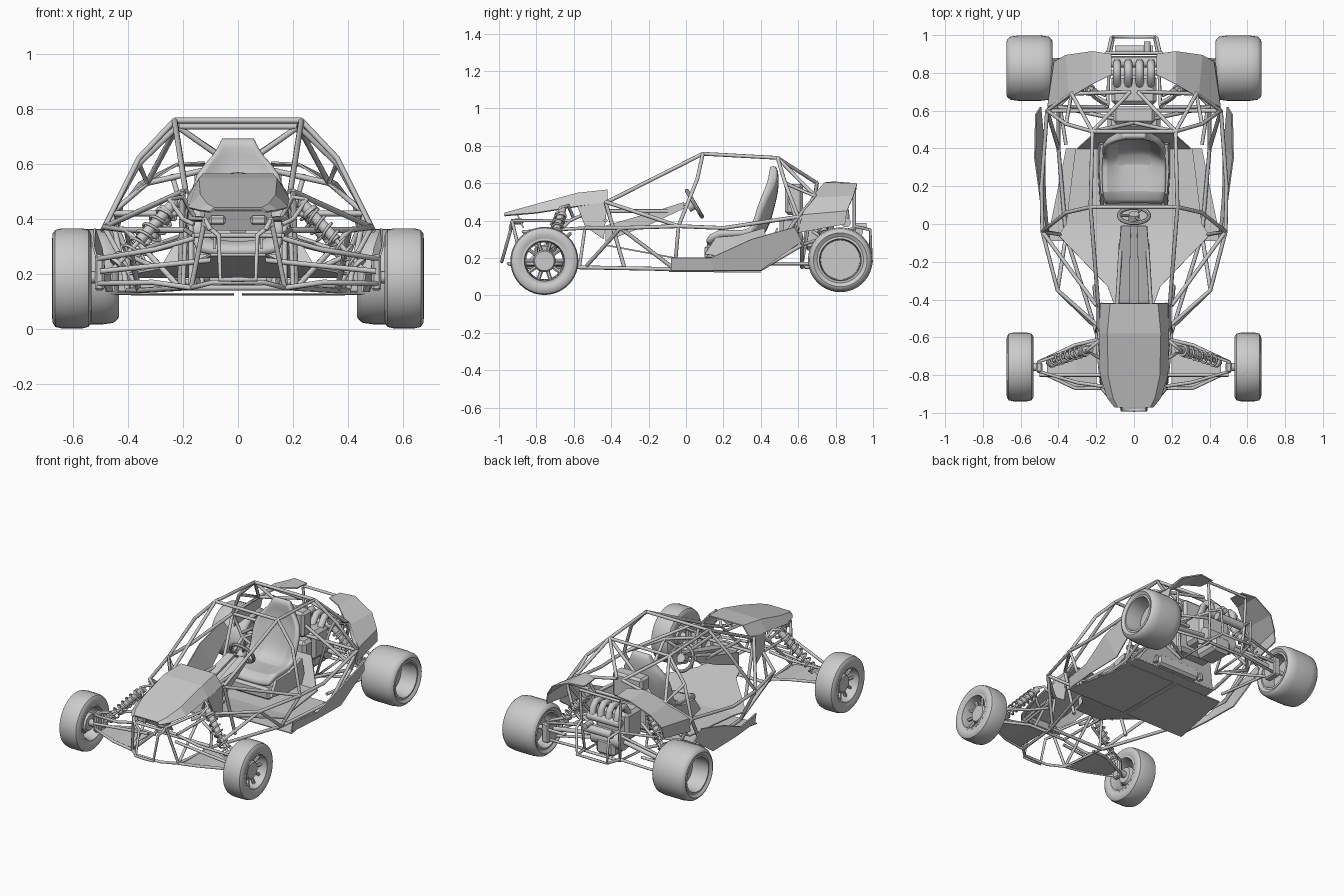
import bpy, bmesh, math
from mathutils import Vector, Matrix

if "Cube" in bpy.data.objects:
    bpy.data.objects.remove(bpy.data.objects["Cube"])


def finish(name, bm, smooth=False, thick=0, subsurf=0):
    me = bpy.data.meshes.new(name)
    bmesh.ops.recalc_face_normals(bm, faces=bm.faces)
    bm.to_mesh(me)
    bm.free()
    ob = bpy.data.objects.new(name, me)
    bpy.context.collection.objects.link(ob)
    if thick:
        m = ob.modifiers.new("thickness", 'SOLIDIFY')
        m.thickness, m.offset = thick, 0
    if subsurf:
        ob.modifiers.new("rounding", 'SUBSURF').levels = subsurf
    if smooth:
        bpy.ops.object.select_all(action='DESELECT')
        ob.select_set(True)
        bpy.context.view_layer.objects.active = ob
        bpy.ops.object.shade_smooth_by_angle(angle=math.radians(40))
    return ob


def tubes(name, paths, r=0.0105, mirror=True):
    cu = bpy.data.curves.new(name, 'CURVE')
    cu.dimensions, cu.bevel_depth, cu.bevel_resolution, cu.use_fill_caps = '3D', r, 2, True
    for path in paths:
        for s in ((1, -1) if mirror else (1,)):
            sp = cu.splines.new('POLY')
            sp.points.add(len(path) - 1)
            for p, (x, y, z) in zip(sp.points, path):
                p.co = (s * x, y, z, 1)
    ob = bpy.data.objects.new(name, cu)
    bpy.context.collection.objects.link(ob)


def sheet(name, rows, thick=0.008, mirror=True, **kw):
    bm = bmesh.new()
    for s in ((1, -1) if mirror else (1,)):
        g = [[bm.verts.new((s * x, y, z)) for x, y, z in row] for row in rows]
        for a, b in zip(g, g[1:]):
            for i in range(len(a) - 1):
                bm.faces.new((a[i], a[i + 1], b[i + 1], b[i]))
    return finish(name, bm, thick=thick, **kw)


def box(name, x, y, z, bevel=0.008):
    bm = bmesh.new()
    mid = [(a + b) / 2 for a, b in (x, y, z)]
    size = [b - a for a, b in (x, y, z)]
    bmesh.ops.create_cube(bm, size=1, matrix=Matrix.LocRotScale(mid, None, size))
    bmesh.ops.bevel(bm, geom=bm.edges[:], offset=bevel, segments=1, affect='EDGES')
    return finish(name, bm)


def lathe(name, profile, origin, axis, closed=False, n=40):
    # profile holds (radius, distance along axis)
    bm = bmesh.new()
    q = Vector(axis).to_track_quat('Z', 'Y')
    rings = []
    for r, h in profile:
        rings.append([bm.verts.new(Vector(origin) + q @ Vector((r * math.cos(t), r * math.sin(t), h)))
                      for t in (2 * math.pi * k / n for k in range(n))])
    for a, b in zip(rings, rings[1:] + rings[:1] if closed else rings[1:]):
        for k in range(n):
            bm.faces.new((a[k], a[(k + 1) % n], b[(k + 1) % n], b[k]))
    if not closed:
        bm.faces.new(rings[0])
        bm.faces.new(rings[-1])
    return finish(name, bm, smooth=True)


def rod(name, a, b, r, n=16):
    a, b = Vector(a), Vector(b)
    return lathe(name, [(r, 0), (r, (b - a).length)], a, b - a, n=n)


def shock(name, a, b):
    a, b = Vector(a), Vector(b)
    d, q = b - a, (b - a).to_track_quat('Z', 'Y')
    rod(name + "_body", a, a + d * 0.55, 0.02)
    rod(name + "_shaft", a + d * 0.5, b, 0.009)
    for t in (0.12, 0.88):
        rod(name + "_collar", a + d * t, a + d * (t + 0.04), 0.032)
    L = d.length
    coil = [a + q @ Vector((0.029 * math.cos(k * math.pi / 6), 0.029 * math.sin(k * math.pi / 6),
                            L * (0.15 + 0.74 * k / 84))) for k in range(85)]
    tubes(name + "_spring", [coil], 0.0055, mirror=False)


# wheels: tyre, rim, hub, spokes
def wheel(name, s, cx, y, z, R, hw, rim, depth, spokes):
    c, ax = (s * cx, y, z), (s, 0, 0)
    half = [(rim, hw * 0.88), (rim + 0.022, hw), (R - 0.02, hw * 0.97), (R - 0.006, hw * 0.84), (R, hw * 0.5)]
    lathe(name + "_tyre", [(r, -h) for r, h in half] + half[::-1], c, ax, closed=True)
    lathe(name + "_rim", [(rim + .002, -hw * .9), (rim + .002, hw * .9), (rim - .01, hw * .92), (rim - .014, hw * .6),
                          (rim - .02, -hw * .6), (rim - .01, -hw * .92)], c, ax, closed=True)
    if spokes:
        lathe(name + "_hub", [(.05, -.045), (.06, -.03), (.06, depth), (.052, depth + .012)], c, ax)
        for k in range(spokes):
            t = 2 * math.pi * k / spokes
            u = Vector((0, math.cos(t), math.sin(t)))
            base = Vector(c) + Vector((s * depth, 0, 0))
            rod(name + "_spoke", base + u * .05 - Vector((s * .01, 0, 0)), base + u * (rim - .008), .0105, 6)
    else:
        lathe(name + "_dish", [(rim - .016, depth - .02), (rim - .016, depth)], c, ax)


for s in (1, -1):
    wheel("front_wheel", s, 0.603, -0.757, 0.184, 0.182, 0.072, 0.118, 0.022, 10)
    wheel("rear_wheel", s, 0.553, 0.825, 0.19, 0.173, 0.121, 0.122, 0.0, 0)
    # hubs, axles, springs
    rod("front_stub_axle", (s * .49, -.757, .19), (s * .6, -.757, .184), .022)
    box("front_upright", sorted((s * .485, s * .52)), (-.785, -.73), (.14, .27))
    rod("rear_drive_shaft", (s * .1, .8, .25), (s * .55, .825, .19), .014)
    box("rear_upright", sorted((s * .40, s * .45)), (.78, .88), (.13, .26))
    shock("front_shock", (s * .23, -.66, .46), (s * .46, -.735, .21))
    shock("rear_shock", (s * .21, .70, .47), (s * .39, .77, .23))

# roll cage
roof_f, roof_r = (.23, .09, .757), (.22, .49, .735)
bend_f, bend_r = (.36, .06, .62), (.36, .53, .60)
waist, waist_r, waist_n = (.485, -.04, .37), (.46, .60, .42), (.405, -.35, .36)
tubes("roll_cage_hoops", [
    [(.19, -.42, .50), roof_f, roof_r, (.33, .69, .53)],
    [roof_f, bend_f, waist, (.36, -.06, .14)],
    [roof_r, bend_r, waist_r, (.40, .62, .27), (.14, .62, .15)],
    [roof_r, (.02, .70, .60)], [bend_r, (.33, .69, .53), waist_r], [(.02, .70, .6), (.33, .69, .53)]])
tubes("roll_cage_crossbars", [
    [roof_f, (-.23, .09, .757)], [roof_r, (-.22, .49, .735)],
    [waist_r, (-.46, .6, .42)], [(.22, .49, .735), (-.4, .62, .3)],
    [(-.22, .49, .735), (.4, .62, .3)], [(.2, -.43, .4), (-.2, -.43, .4)],
    [(.2, -.56, .15), (-.2, -.56, .15)]], mirror=False)
tubes("side_rails", [
    [(.19, -.54, .36), waist_n, waist, (.49, .2, .36), waist_r],
    [(.20, -.57, .15), (.36, -.06, .14), (.40, .40, .14), (.40, .62, .27)],
    [waist_n, (.22, -.53, .16)], [waist_n, (.36, -.06, .14)],
    [waist, (.20, -.43, .50)], [(.40, .40, .14), waist_r],
    [(.2, -.43, .5), (.21, -.33, .15)], [(.09, -.44, .45), (.07, -.1, .45)]])

# front frame and bumper
tubes("front_frame", [
    [(.17, -.42, .49), (.17, -.62, .40), (.12, -.93, .40), (.10, -.94, .36)],
    [(.2, -.57, .15), (.17, -.87, .15), (.09, -.95, .17), (0, -.95, .17)],
    [(.12, -.93, .4), (.17, -.87, .15)], [(.19, -.54, .36), (.2, -.57, .15)],
    [(.17, -.62, .4), (.17, -.87, .15)], [(.19, -.54, .36), (.16, -.87, .34)],
    [(.16, -.87, .34), (0, -.87, .34)],
    [(.12, -.93, .38), (.07, -.94, .34), (.065, -.985, .18), (0, -.985, .18)],
    [(.16, -.6, .41), (.2, -.63, .48), (.25, -.67, .47), (.2, -.7, .4), (.16, -.72, .38)]], 0.009)

# front suspension arms
tubes("front_suspension_arms", [
    [(.18, -.61, .15), (.31, -.64, .17), (.505, -.73, .165), (.505, -.78, .165), (.31, -.87, .17), (.17, -.87, .15)],
    [(.18, -.62, .33), (.3, -.66, .29), (.505, -.73, .255), (.505, -.78, .255), (.3, -.84, .29), (.16, -.86, .33)],
    [(.1, -.8, .25), (.5, -.8, .21)]], 0.0095)
sheet("front_arm_plate", [[(.2, -.62, .155), (.2, -.86, .155)], [(.31, -.65, .17), (.31, -.86, .17)],
                          [(.46, -.72, .165), (.46, -.8, .165)]], 0.006)

# rear suspension arms
tubes("rear_suspension_arms", [
    [(.14, .64, .15), (.42, .80, .15), (.42, .86, .15), (.13, .88, .17)],
    [(.15, .68, .34), (.42, .81, .26), (.42, .86, .26), (.13, .88, .33)],
    [(.36, .42, .17), (.42, .8, .17)], [(.28, .868, .22), (.45, .868, .22)]], 0.0095)

# rear frame and bumper
tubes("rear_frame", [
    [(.14, .9, .36), (.13, .88, .16), (.14, .62, .15), (.21, .67, .46), (.24, .71, .56)],
    [(.14, .9, .37), (.12, .985, .35), (.11, .99, .18), (0, .99, .18)], [(.13, .88, .17), (.11, .99, .18)],
    [(.14, .9, .36), (.4, .62, .27)], [(.14, .9, .36), (.15, .9, .56)],
    [(.15, .905, .57), (0, .905, .57)], [(.13, .88, .16), (0, .88, .16)]], 0.009)

# hood and nose
sheet("hood", [[(-w, y, lo), (-t, y, hi), (t, y, hi), (w, y, lo)] for y, w, t, hi, lo in
               [(-.97, .10, .085, .438, .425), (-.92, .14, .11, .452, .43), (-.80, .178, .135, .485, .44),
                (-.58, .182, .14, .545, .475), (-.42, .175, .125, .562, .495)]], mirror=False)
sheet("hood_side_panel", [[(.18, -.58, .475), (.178, -.42, .5)], [(.195, -.54, .37), (.195, -.44, .30)]])
sheet("nose_panel", [[(-.12, -.90, .43), (.12, -.90, .43)], [(-.13, -.87, .36), (.13, -.87, .36)]], mirror=False)
for s in (1, -1):
    box("headlamp", sorted((s * .045, s * .105)), (-.92, -.87), (.378, .412))

# floor and side skirts
sheet("cockpit_floor", [[(-w, y, z), (w, y, z)] for y, w, z in
                        [(-.44, .1, .27), (-.33, .14, .25), (-.06, .40, .20), (.0, .36, .19), (.40, .31, .19)]],
      mirror=False)
sheet("seat_back_wall", [[(-.30, .40, .19), (.30, .40, .19)], [(-.2, .49, .36), (.2, .49, .36)]], mirror=False)
sheet("belly_plate", [[(.015, -.09, .128), (.46, -.09, .128)], [(.015, .4, .125), (.36, .4, .125)]], 0.006)
sheet("side_skirt", [[(.45, -.08, .135), (.46, -.08, .20)], [(.47, .15, .135), (.495, .13, .20)],
                     [(.475, .4, .135), (.525, .35, .30)], [(.495, .62, .29), (.52, .58, .365)]])

# rear fenders
sheet("rear_fender", [[(.12, .79, .605), (.12, .90, .595)], [(.22, .74, .60), (.22, .915, .595)],
                      [(.34, .67, .52), (.36, .895, .53)], [(.455, .62, .43), (.42, .86, .45)],
                      [(.45, .60, .335), (.43, .85, .38)]])

# bucket seat: base plus shell with bolsters
rows = []
for y, z, w, ny, nz, d in [(.11, .27, .15, 0, 1, .01), (.16, .31, .17, 0, 1, .035), (.34, .28, .17, -.4, .9, .05),
                           (.42, .34, .16, -.9, .4, .06), (.45, .46, .17, -1, .1, .06), (.475, .56, .16, -1, 0, .04),
                           (.475, .63, .08, -1, 0, .01), (.465, .695, .06, -1, 0, 0)]:
    rows.append([(f * w, y + ny * d * k, z + nz * d * k) for f, k in
                 ((-1, .8), (-.88, 1), (-.62, .1), (0, 0), (.62, .1), (.88, 1), (1, .8))])
sheet("seat", rows, 0.045, mirror=False, smooth=True, subsurf=1)
sheet("seat_side", [[(.17, .10, .22), (.165, .16, .31)], [(.18, .25, .2), (.175, .28, .32)],
                    [(.18, .44, .2), (.17, .42, .36)]], 0.02)
box("seat_base", (-.16, .16), (.1, .44), (.19, .27), .015)

# steering wheel and column housing
axis = Vector((0, .85, .5)).normalized()
lathe("steering_wheel", [(.08 + .011 * math.cos(t), .011 * math.sin(t)) for t in
                         (k * math.pi / 4 for k in range(8))], (0, .045, .49), axis, closed=True)
rod("steering_hub", Vector((0, .045, .49)) - axis * .04, Vector((0, .045, .49)) + axis * .01, .028)
for a in (0, 2.1, 4.2):
    q = axis.to_track_quat('Z', 'Y')
    rod("steering_spoke", (0, .045, .49), Vector((0, .045, .49)) + q @ Vector((.08 * math.cos(a), .08 * math.sin(a), 0)), .008, 8)
sheet("column_housing", [[(-w, y, z - h), (-w, y, z), (-.3 * w, y, z), (-.3 * w, y, z - .015), (.3 * w, y, z - .015),
                          (.3 * w, y, z), (w, y, z), (w, y, z - h)] for y, z, w, h in
                         [(-.43, .37, .085, .08), (-.2, .435, .08, .06), (-.01, .495, .065, .03)]], 0.01, mirror=False)

# engine, intake pipes, gearbox and exhaust
box("airbox", (-.11, .11), (.53, .625), (.43, .595), .015)
box("fuel_tank", (-.14, .14), (.5, .6), (.24, .42), .02)
box("engine_block", (-.12, .12), (.63, .79), (.24, .43), .02)
for k in range(4):
    x = -.09 + .06 * k
    tubes("intake_pipe", [[(x, .74, .42), (x, .78, .475), (x, .82, .48), (x, .85, .45), (x, .855, .39)]], .022, mirror=False)
rod("intake_manifold", (-.12, .855, .39), (.12, .855, .39), .026)
box("gearbox", (-.07, .07), (.68, .86), (.15, .26), .02)
rod("differential", (-.11, .8, .25), (.11, .8, .25), .055)
rod("exhaust_silencer", (-.10, .92, .34), (.10, .92, .34), .026)
rod("exhaust_tip", (.07, .9, .37), (.07, .965, .37), .018)
